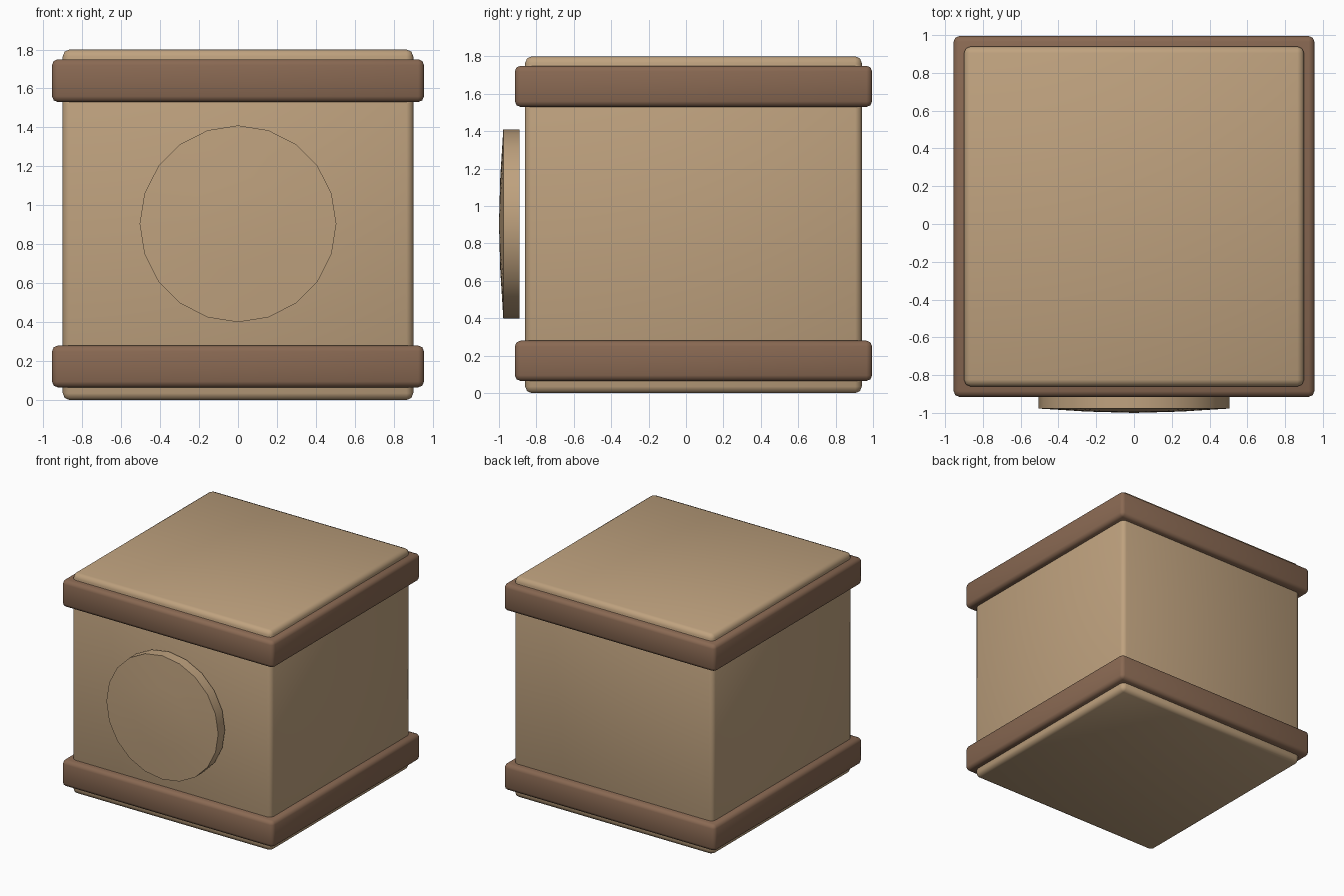
import bpy
import bmesh
import math
from mathutils import Matrix

if "Cube" in bpy.data.objects:
    bpy.data.objects.remove(bpy.data.objects["Cube"], do_unlink=True)


def material(name, colour):
    mat = bpy.data.materials.new(name)
    mat.use_nodes = True
    mat.diffuse_color = colour
    mat.node_tree.nodes["Principled BSDF"].inputs["Base Color"].default_value = colour
    return mat


tan = material("tan wood", (0.52, 0.36, 0.21, 1))
brown = material("brown wood", (0.25, 0.14, 0.085, 1))


def finish(name, bm, mat):
    mesh = bpy.data.meshes.new(name)
    bmesh.ops.recalc_face_normals(bm, faces=bm.faces)
    for face in bm.faces:
        face.smooth = True
    bm.to_mesh(mesh)
    bm.free()
    mesh.materials.append(mat)
    obj = bpy.data.objects.new(name, mesh)
    bpy.context.collection.objects.link(obj)
    return obj


def rounded_block(name, half, bottom, top, bevel, mat):
    bm = bmesh.new()
    bmesh.ops.create_cube(bm, size=1)
    for v in bm.verts:
        v.co = (v.co.x * 2 * half, v.co.y * 2 * half + 0.04,
                top if v.co.z > 0 else bottom)
    bmesh.ops.bevel(bm, geom=bm.edges[:], offset=bevel, segments=2,
                    profile=0.5, affect='EDGES')
    return finish(name, bm, mat)


# Crate body and its two surrounding bands
rounded_block("box_body", 0.9, 0.0, 1.8, 0.035, tan)
rounded_block("lower_band", 0.955, 0.065, 0.28, 0.03, brown)
rounded_block("upper_band", 0.955, 1.53, 1.75, 0.03, brown)

# Slightly domed round knob plate, spun around the front axis
bm = bmesh.new()
profile = [(0, -0.89), (0.505, -0.89), (0.505, -0.977), (0.25, -0.993), (0, -1.0)]
points = [bm.verts.new((r, y, 0.905)) for r, y in profile]
edges = [bm.edges.new(pair) for pair in zip(points, points[1:])]
bmesh.ops.spin(bm, geom=points + edges, cent=(0, 0, 0.905), axis=(0, 1, 0),
               angle=math.tau, steps=20, use_merge=False)
bmesh.ops.remove_doubles(bm, verts=bm.verts, dist=0.0005)
disc = finish("front_disc", bm, tan)
bpy.context.view_layer.objects.active = disc
disc.select_set(True)
bpy.ops.object.shade_smooth_by_angle(angle=math.radians(35))
